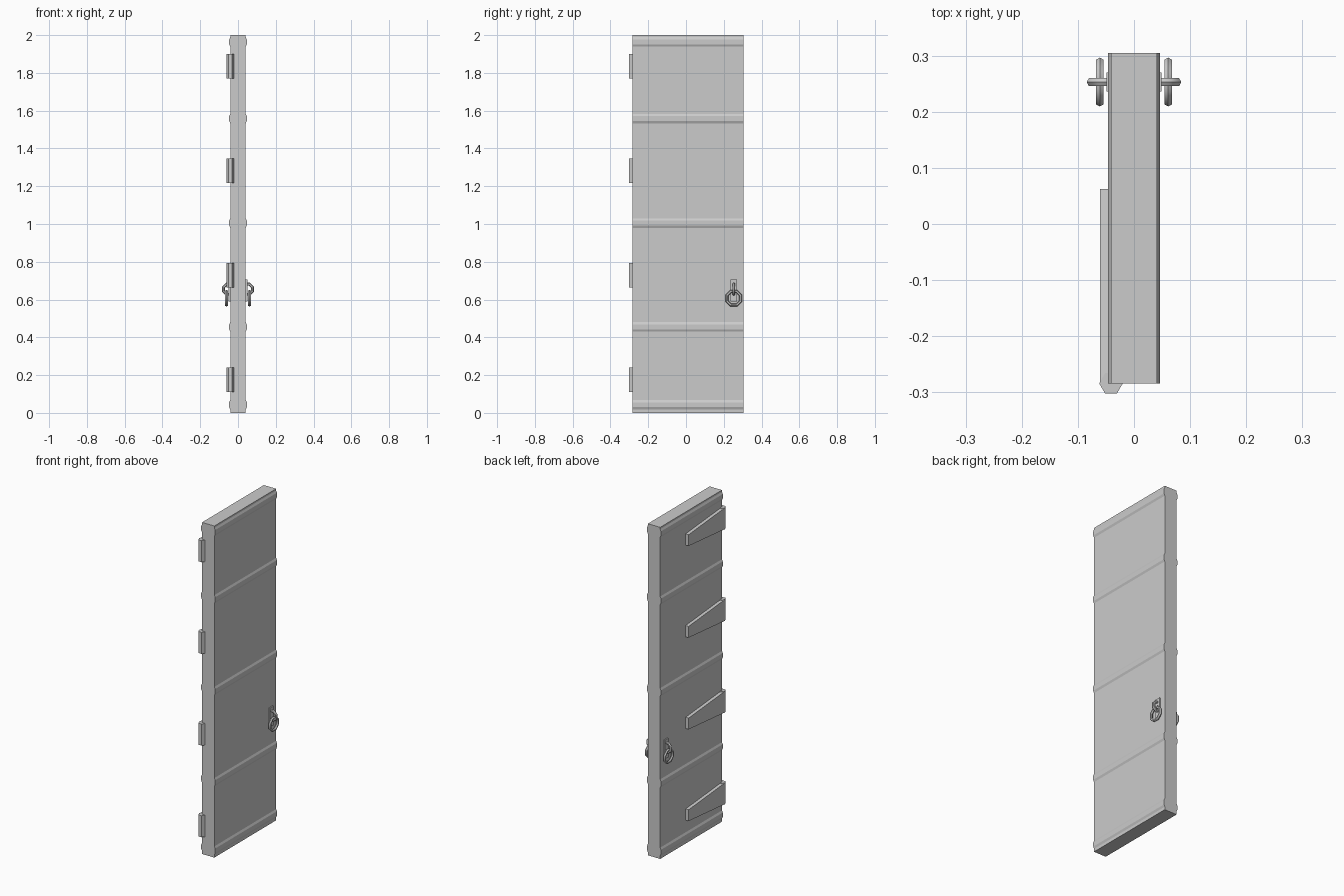
import bpy
import bmesh
from math import radians, pi
from mathutils import Matrix, Vector

cube = bpy.data.objects.get("Cube")
if cube:
    bpy.data.objects.remove(cube, do_unlink=True)

grey = bpy.data.materials.new("plain grey")
grey.use_nodes = True
grey.diffuse_color = (0.6, 0.6, 0.6, 1)
grey.node_tree.nodes["Principled BSDF"].inputs["Base Color"].default_value = grey.diffuse_color


def finish(name, bm, smooth=None):
    bmesh.ops.recalc_face_normals(bm, faces=bm.faces)
    mesh = bpy.data.meshes.new(name)
    bm.to_mesh(mesh)
    bm.free()
    mesh.materials.append(grey)
    obj = bpy.data.objects.new(name, mesh)
    bpy.context.collection.objects.link(obj)
    if smooth:
        bpy.ops.object.select_all(action='DESELECT')
        bpy.context.view_layer.objects.active = obj
        obj.select_set(True)
        bpy.ops.object.shade_smooth_by_angle(angle=radians(smooth))
    return obj


def extrude(name, points, offset, smooth=None):
    bm = bmesh.new()
    face = bm.faces.new([bm.verts.new(p) for p in points])
    new = bmesh.ops.extrude_face_region(bm, geom=[face])["geom"]
    verts = [g for g in new if isinstance(g, bmesh.types.BMVert)]
    bmesh.ops.translate(bm, verts=verts, vec=Vector(offset))
    # extrusion keeps the starting cap
    return finish(name, bm, smooth)


def ring(name, centre, axis, major, minor, sides=8, tube=6):
    # one tube section spun round its axis
    bm = bmesh.new()
    centre, axis = Vector(centre), Vector(axis)
    radial = Vector((0, 0, 1))
    loops = []
    for i in range(sides):
        out = Matrix.Rotation(2 * pi * (i + 0.5) / sides, 3, axis) @ radial
        loop = []
        for j in range(tube):
            turn = Matrix.Rotation(2 * pi * j / tube, 3, out.cross(axis))
            loop.append(bm.verts.new(centre + out * major + turn @ out * minor))
        loops.append(loop)
    for i in range(sides):
        a, b = loops[i], loops[(i + 1) % sides]
        for j in range(tube):
            k = (j + 1) % tube
            bm.faces.new((a[j], a[k], b[k], b[j]))
    return finish(name, bm, 50)


# Door slab with raised horizontal bands on both faces
HALF, BAND = 0.041, 0.0465
FRONT, BACK = -0.284, 0.305
side = [(HALF, 0)]
for z in (0.043, 0.455, 1.005, 1.558, 1.964):
    side += [(HALF, z - 0.025), (BAND, z - 0.013), (BAND, z + 0.013), (HALF, z + 0.025)]
side.append((HALF, 2))
outline = side + [(-x, z) for x, z in reversed(side)]
extrude("door_slab", [(x, FRONT, z) for x, z in outline], (0, BACK - FRONT, 0))

# Four hinges, each a hexagonal barrel and a tapered strap
for n in range(4):
    z = 0.175 + n * 0.553
    bm = bmesh.new()
    bmesh.ops.create_cone(bm, cap_ends=True, segments=6, radius1=0.021, radius2=0.021, depth=0.13,
                          matrix=Matrix.Translation((-0.041, -0.284, z)) @ Matrix.Rotation(pi / 6, 4, 'Z'))
    finish(f"hinge_barrel_{n + 1}", bm)
    extrude(f"hinge_strap_{n + 1}",
            [(-0.061, FRONT, z - 0.064), (-0.061, 0.062, z - 0.034),
             (-0.061, 0.062, z + 0.034), (-0.061, FRONT, z + 0.064)], (0.022, 0, 0))

# Ring pull on each face: back plate, eye loop and hanging ring
Y = 0.253
for s, label in ((1, "left"), (-1, "right")):
    extrude(f"handle_plate_{label}",
            [(s * 0.04, Y - 0.017, 0.59), (s * 0.04, Y + 0.017, 0.59),
             (s * 0.04, Y + 0.017, 0.705), (s * 0.04, Y - 0.017, 0.705)], (s * 0.009, 0, 0))
    ring(f"handle_loop_{label}", (s * 0.05, Y, 0.655), (0, 1, 0), 0.029, 0.008)
    ring(f"handle_ring_{label}", (s * 0.061, Y, 0.607), (1, 0, 0), 0.039, 0.008)
